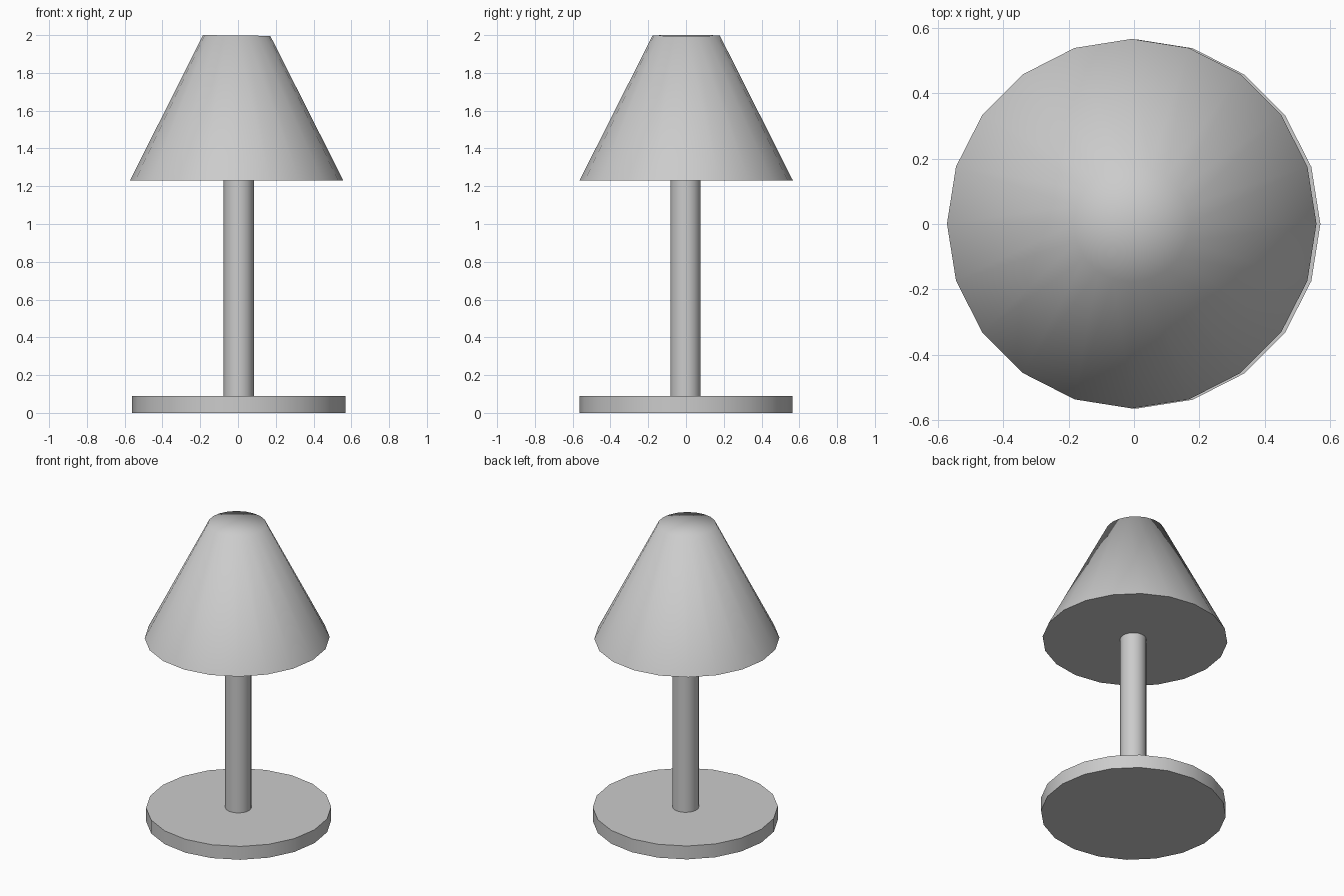
import bpy, math

if "Cube" in bpy.data.objects:
    bpy.data.objects.remove(bpy.data.objects["Cube"])

SIDES = 20


def tapered(name, r1, r2, z1, z2, x=0.0, y=0.0, angle=40, cap='NGON'):
    """Upright 20-sided cylinder or cone between two heights."""
    bpy.ops.mesh.primitive_cone_add(vertices=SIDES, radius1=r1, radius2=r2,
                                    depth=z2 - z1, end_fill_type=cap,
                                    location=(x, y, (z1 + z2) / 2))
    ob = bpy.context.object
    ob.name = name
    bpy.ops.object.shade_smooth_by_angle(angle=math.radians(angle))
    return ob


# Round foot
tapered("base", 0.565, 0.565, 0.0, 0.09, x=0.005)

# Post, ending just inside the shade
tapered("stem", 0.08, 0.08, 0.085, 1.235, x=0.004, y=-0.002)

# Closed shade: soft shading over the upper rim, sharp lower rim
shade = tapered("shade", 0.565, 0.178, 1.23, 1.998, x=-0.007, y=0.001,
                angle=80, cap='TRIFAN')

# The top of the shade leans very slightly towards +x
for v in shade.data.vertices:
    if v.co.z > 0:
        v.co.z -= 0.012 * v.co.x
